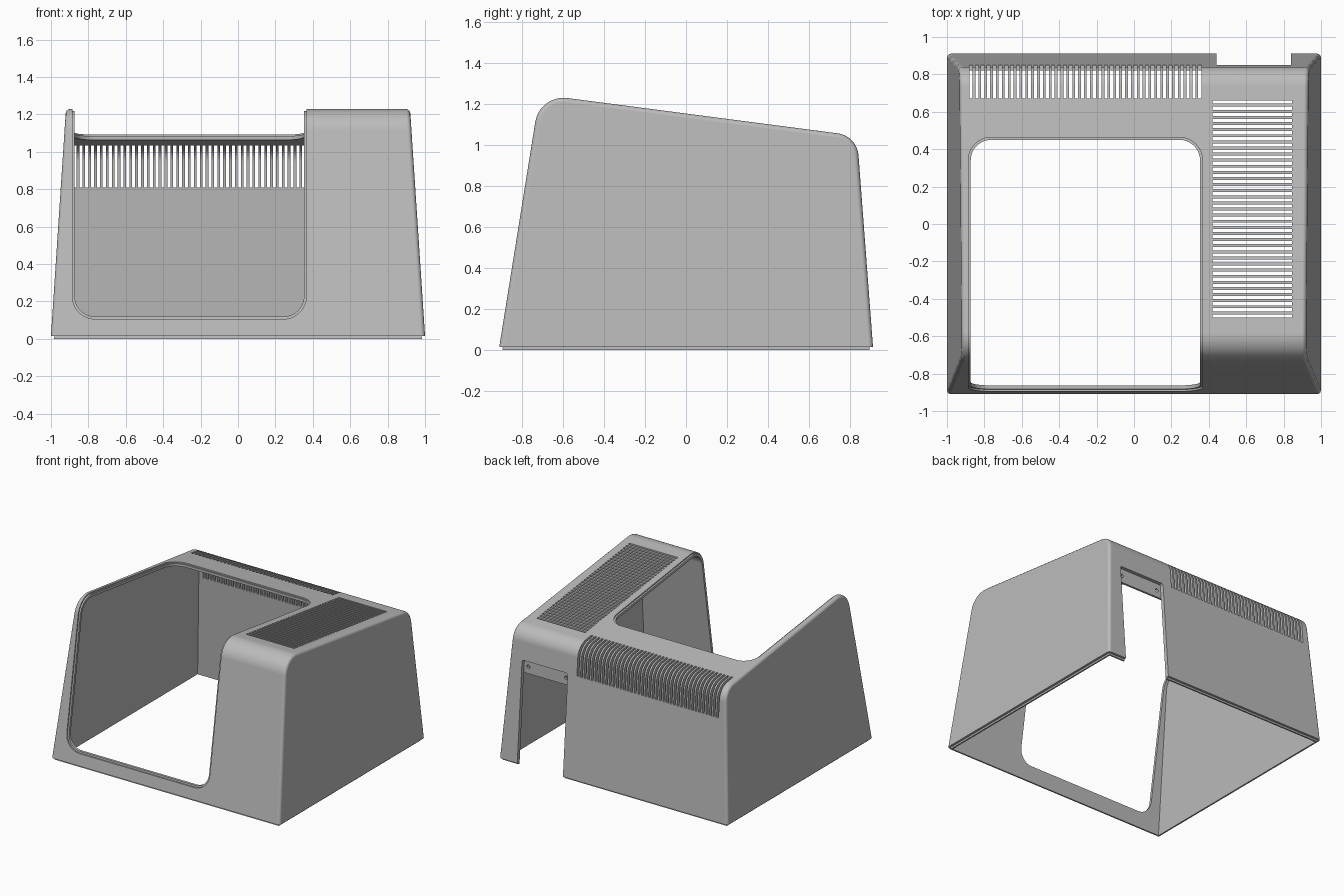
import bpy, bmesh, math
from mathutils import Vector

if "Cube" in bpy.data.objects:
    bpy.data.objects.remove(bpy.data.objects["Cube"], do_unlink=True)

grey = bpy.data.materials.new("warm_grey_plastic")
grey.use_nodes = True
COLOUR = (0.5, 0.5, 0.5, 1)
grey.diffuse_color = COLOUR
grey.node_tree.nodes["Principled BSDF"].inputs["Base Color"].default_value = COLOUR

TOP_SLOPE, FRONT_SLOPE, BACK_SLOPE, SIDE_SLOPE = -0.1306, 0.16, -0.0757, 0.066
WALL = 0.03


def add_object(name, bm):
    bmesh.ops.recalc_face_normals(bm, faces=bm.faces[:])
    mesh = bpy.data.meshes.new(name)
    bm.to_mesh(mesh)
    bm.free()
    obj = bpy.data.objects.new(name, mesh)
    bpy.context.collection.objects.link(obj)
    mesh.materials.append(grey)
    return obj


def rounded(corners, segments=12):
    """Polygon from (u, v, radius) corners, with arcs where radius > 0."""
    out = []
    for i, (u, v, r) in enumerate(corners):
        p = Vector((u, v))
        if r <= 0:
            out.append(p)
            continue
        a = (Vector(corners[i - 1][:2]) - p).normalized()
        b = (Vector(corners[(i + 1) % len(corners)][:2]) - p).normalized()
        half = a.angle(b) / 2
        centre = p + (a + b).normalized() * r / math.sin(half)
        start = p + a * r / math.tan(half) - centre
        turn = math.pi - 2 * half
        sign = 1 if a.x * b.y - a.y * b.x < 0 else -1
        for k in range(segments + 1):
            t = sign * turn * k / segments
            c, s = math.cos(t), math.sin(t)
            out.append(centre + Vector((start.x * c - start.y * s, start.x * s + start.y * c)))
    return out


def prism(name, points, low, high):
    """Join two copies of an outline; low and high map (u, v) to 3D."""
    bm = bmesh.new()
    a = [bm.verts.new(low(p)) for p in points]
    b = [bm.verts.new(high(p)) for p in points]
    bm.faces.new(a)
    bm.faces.new(b)
    for i in range(len(a)):
        j = (i + 1) % len(a)
        bm.faces.new((a[i], a[j], b[j], b[i]))
    return add_object(name, bm)


def body_solid(name, d, z0, bevel=0.0):
    """Tapered housing volume, inset by d, with its base at z0."""
    def corner(y0, slope):
        z = (1.152 - d + TOP_SLOPE * y0) / (1 - TOP_SLOPE * slope)
        return y0 + slope * z, z
    f0, b0 = -0.912 + d, 0.912 - d
    pts = rounded([(f0 + FRONT_SLOPE * z0, z0, 0), (*corner(f0, FRONT_SLOPE), 0.14 - d),
                   (*corner(b0, BACK_SLOPE), 0.117 - d), (b0 + BACK_SLOPE * z0, z0, 0)])
    half = lambda z: 1.001 - SIDE_SLOPE * z - d
    obj = prism(name, pts, lambda p: (-half(p.y), p.x, p.y), lambda p: (half(p.y), p.x, p.y))
    if bevel:
        bm = bmesh.new()
        bm.from_mesh(obj.data)
        edges = [e for e in bm.edges if any(len(f.verts) > 4 for f in e.link_faces)
                 and max(v.co.z for v in e.verts) > z0 + 0.01]
        bmesh.ops.bevel(bm, geom=edges, offset=bevel, segments=3, profile=0.5, affect='EDGES')
        bm.to_mesh(obj.data)
        bm.free()
    return obj


def boxes(name, bounds):
    bm = bmesh.new()
    for lo, hi in bounds:
        verts = bmesh.ops.create_cube(bm, size=1)["verts"]
        for v in verts:
            v.co = [lo[i] if v.co[i] < 0 else hi[i] for i in range(3)]
    return add_object(name, bm)


def combine(obj, other, operation='DIFFERENCE'):
    """Apply a boolean and discard the helper."""
    mod = obj.modifiers.new("cut", 'BOOLEAN')
    mod.operation, mod.solver, mod.object = operation, 'EXACT', other
    mesh = bpy.data.meshes.new_from_object(obj.evaluated_get(bpy.context.evaluated_depsgraph_get()))
    obj.modifiers.clear()
    obj.data = mesh
    bpy.data.objects.remove(other, do_unlink=True)


def opening(grow):
    """Cutter for the bay that runs up the front and across the top."""
    x0, x1 = -0.873 - grow, 0.353 + grow
    r = 0.11 + grow
    z, y = 0.119 - grow, 0.45 + grow
    front = rounded([(x0, 1.5, 0), (x0, z, r), (x1, z, r), (x1, 1.5, 0)])
    top = rounded([(x0, -0.7, 0), (x0, y, r), (x1, y, r), (x1, -0.7, 0)])
    cutter = prism("bay_cutter", front, lambda p: (p.x, -1.2, p.y), lambda p: (p.x, -0.5, p.y))
    combine(cutter, prism("bay_top_cutter", top, lambda p: (p.x, p.y, 0.9),
                          lambda p: (p.x, p.y, 1.5)), 'UNION')
    return cutter


# Hollow housing with a stepped lip along its base
housing = body_solid("housing", 0, 0.015, 0.022)
combine(housing, body_solid("base_lip", 0.018, 0), 'UNION')
combine(housing, body_solid("hollow", WALL, -0.1))

# Bay opening with a shallow step around its rim
rim = opening(0.013)
combine(rim, body_solid("rim_floor", 0.01, -0.1))
combine(housing, rim)
combine(housing, opening(0))

# Connector notch in the back
notch = rounded([(0.44, -0.1, 0), (0.44, 0.81, 0.015), (0.84, 0.81, 0.015), (0.84, -0.1, 0)], 4)
combine(housing, prism("notch_cutter", notch, lambda p: (p.x, 0.7, p.y), lambda p: (p.x, 1.1, p.y)))

# Vent slots: around the back edge, and across the tower top
back_count, top_count, slot = 40, 36, 0.017
back_pitch = (1.24 - slot) / (back_count - 1)
top_pitch = (1.16 - slot) / (top_count - 1)
back = [((-0.88 + i * back_pitch, 0.67, 0.81), (-0.88 + i * back_pitch + slot, 1.1, 1.4))
        for i in range(back_count)]
tower = [((0.42, -0.5 + i * top_pitch, 0.9), (0.845, -0.5 + i * top_pitch + slot, 1.4))
         for i in range(top_count)]
combine(housing, boxes("vent_cutter", back + tower))

# Recessed plate with two screw holes above the notch
plate = boxes("connector_plate", [((0.42, 0.806, 0.70), (0.86, 0.823, 0.84))])
for x in (0.475, 0.805):
    ring = [Vector((x + 0.014 * math.cos(a * math.tau / 16), 0.755 + 0.014 * math.sin(a * math.tau / 16)))
            for a in range(16)]
    combine(plate, prism("hole_cutter", ring, lambda p: (p.x, 0.7, p.y), lambda p: (p.x, 0.9, p.y)))

# Smooth the rounded edges and keep the rest crisp
for obj in (housing, plate):
    bpy.ops.object.select_all(action='DESELECT')
    obj.select_set(True)
    bpy.context.view_layer.objects.active = obj
    bpy.ops.object.shade_smooth_by_angle(angle=math.radians(35))
    weighted = obj.modifiers.new("weighted_normals", 'WEIGHTED_NORMAL')
    weighted.keep_sharp = True
